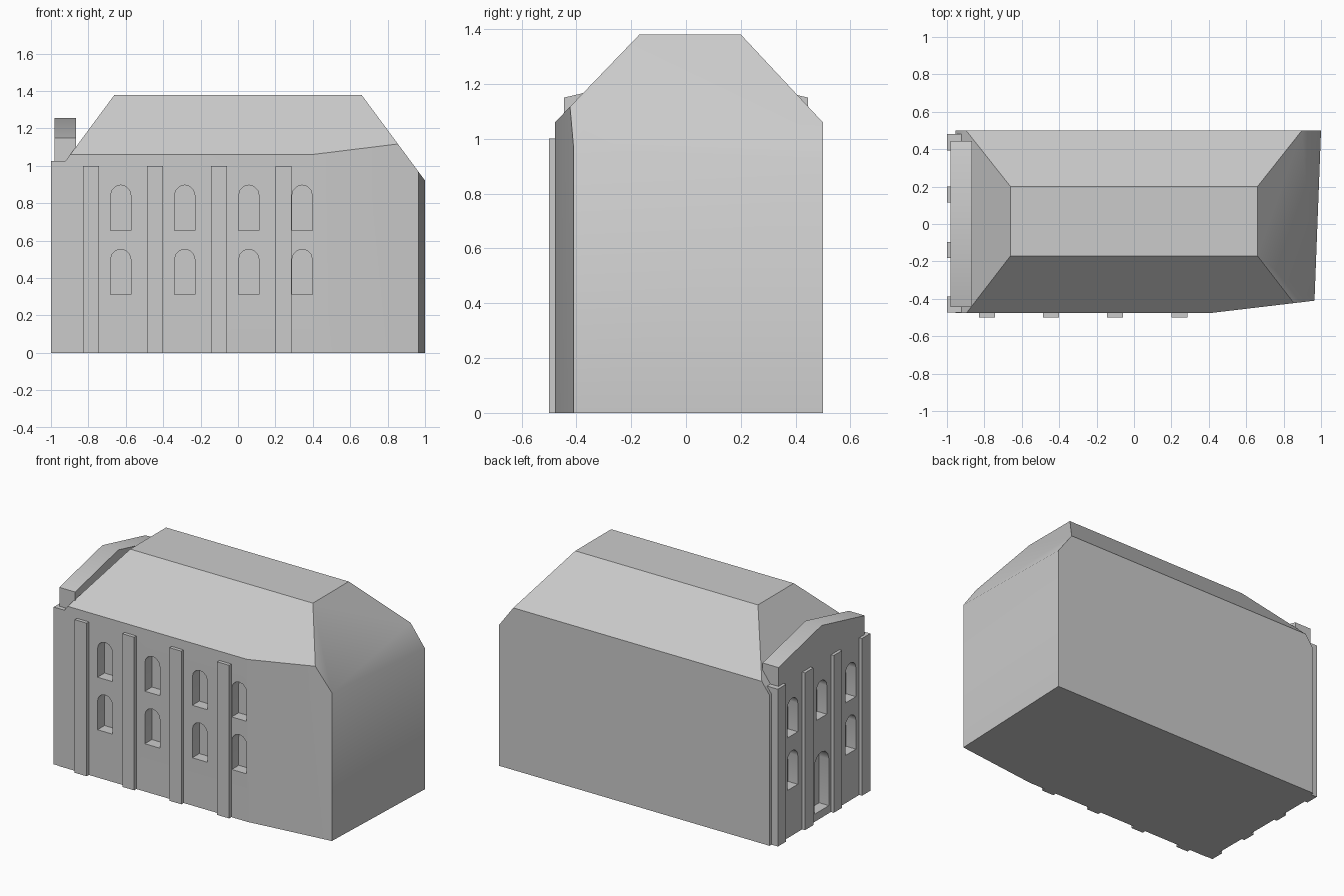
import bpy, bmesh, math
from mathutils import Vector, Matrix

if "Cube" in bpy.data.objects:
    bpy.data.objects.remove(bpy.data.objects["Cube"])

stone = bpy.data.materials.new("light grey stone")
stone.diffuse_color = (0.6, 0.6, 0.6, 1)
stone.use_nodes = True
stone.node_tree.nodes["Principled BSDF"].inputs["Base Color"].default_value = stone.diffuse_color


def add_object(name, bm):
    bmesh.ops.recalc_face_normals(bm, faces=bm.faces)
    me = bpy.data.meshes.new(name)
    bm.to_mesh(me)
    bm.free()
    me.materials.append(stone)
    ob = bpy.data.objects.new(name, me)
    bpy.context.collection.objects.link(ob)
    return ob


def prism_bm(points, offset):
    """Extrude a closed polygon of 3D points along offset."""
    bm = bmesh.new()
    face = bm.faces.new([bm.verts.new(p) for p in points])
    ext = bmesh.ops.extrude_face_region(bm, geom=[face], use_keep_orig=True)
    bmesh.ops.translate(bm, vec=Vector(offset),
                        verts=[v for v in ext["geom"] if isinstance(v, bmesh.types.BMVert)])
    return bm


def box(name, lo, hi):
    bm = prism_bm([(lo[0], lo[1], lo[2]), (hi[0], lo[1], lo[2]),
                   (hi[0], hi[1], lo[2]), (lo[0], hi[1], lo[2])], (0, 0, hi[2] - lo[2]))
    return add_object(name, bm)


def boolean(target, tool, operation):
    mod = target.modifiers.new("cut", "BOOLEAN")
    mod.operation = operation
    mod.solver = "EXACT"
    mod.object = tool
    bpy.context.view_layer.objects.active = target
    bpy.ops.object.modifier_apply(modifier=mod.name)
    bpy.data.objects.remove(tool)


def arch(width, z0, z1):
    """Outline of a round-topped opening as (across, z) pairs."""
    r = width / 2
    pts = [(-r, z0), (r, z0)]
    for i in range(7):
        a = math.pi * i / 6
        pts.append((r * math.cos(a), z1 - r + r * math.sin(a)))
    return pts


# Building body: footprint prism trimmed by the four roof slopes
footprint = [(-0.955, -0.477), (0.40, -0.477), (0.965, -0.41), (1.0, 0.5), (-0.955, 0.5)]
bm = prism_bm([(x, y, 0) for x, y in footprint], (0, 0, 1.38))
slopes = [((0, -0.17, 1.38), (0, -1.04, 1)), ((0, 0.2, 1.38), (0, 1.07, 1)),
          ((0.66, 0, 1.38), (1.35, 0, 1)), ((-0.66, 0, 1.38), (-1.35, 0, 1))]
for co, no in slopes:
    cut = bmesh.ops.bisect_plane(bm, geom=bm.verts[:] + bm.edges[:] + bm.faces[:],
                                 plane_co=co, plane_no=no, clear_outer=True)
    edges = [e for e in cut["geom_cut"] if isinstance(e, bmesh.types.BMEdge)]
    bmesh.ops.edgeloop_fill(bm, edges=edges)
body = add_object("building_body", bm)

# Entrance facade slab on the left end
boolean(body, box("facade_slab", (-0.98, -0.474, 0), (-0.88, 0.48, 1.027)), "UNION")

# Front windows, two rows
for x in (-0.627, -0.285, 0.058, 0.343):
    for z in (0.312, 0.655):
        pts = [(x + a, -0.6, h) for a, h in arch(0.108, z, z + 0.242)]
        boolean(body, add_object("window_cutter", prism_bm(pts, (0, 0.195, 0))), "DIFFERENCE")

# Facade windows and the central door
openings = [(y, 0.108, z, z + 0.242) for y in (-0.3, 0.3) for z in (0.312, 0.655)]
openings += [(0, 0.108, 0.655, 0.897), (0, 0.15, 0.05, 0.43)]
for y, w, z0, z1 in openings:
    pts = [(-1.1, y + a, h) for a, h in arch(w, z0, z1)]
    boolean(body, add_object("opening_cutter", prism_bm(pts, (0.19, 0, 0))), "DIFFERENCE")

# Low gable parapet above the facade
profile = [(-0.445, 1.02), (0.445, 1.02), (0.445, 1.15), (0, 1.255), (-0.445, 1.15)]
parapet = add_object("gable_parapet",
                     prism_bm([(-0.98, y, z) for y, z in profile], (0.115, 0, 0)))

# Pilasters along the front and on the facade
parts = [body, parapet]
for i, x in enumerate((-0.787, -0.443, -0.102, 0.243)):
    parts.append(box(f"front_pilaster_{i + 1}", (x - 0.043, -0.5, 0), (x + 0.043, -0.47, 1.0)))
for i, y in enumerate((-0.431, -0.14, 0.157, 0.437)):
    parts.append(box(f"facade_pilaster_{i + 1}", (-1.0, y - 0.043, 0), (-0.97, y + 0.043, 1.027)))

# Smooth only the shallow edges
bpy.ops.object.select_all(action="DESELECT")
for ob in parts:
    ob.select_set(True)
bpy.context.view_layer.objects.active = body
bpy.ops.object.shade_smooth_by_angle(angle=math.radians(40))
